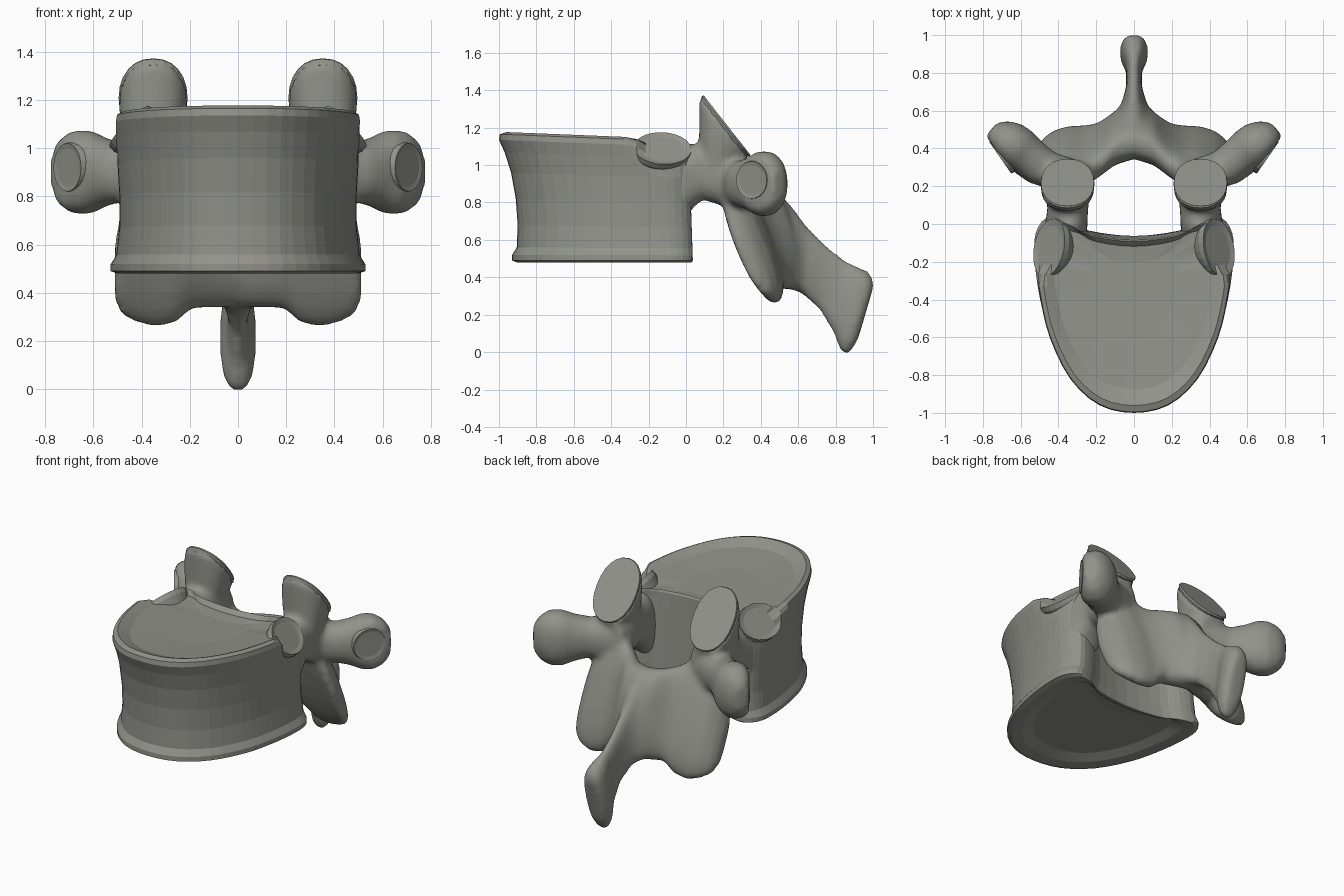
import bpy, bmesh, math
from mathutils import Vector as V

if "Cube" in bpy.data.objects:
    bpy.data.objects.remove(bpy.data.objects["Cube"])

bone = bpy.data.materials.new("bone_grey")
bone.diffuse_color = (0.29, 0.29, 0.26, 1)
bone.use_nodes = True
bone.node_tree.nodes["Principled BSDF"].inputs["Base Color"].default_value = bone.diffuse_color


def finish(name, bm):
    bmesh.ops.recalc_face_normals(bm, faces=bm.faces[:])
    me = bpy.data.meshes.new(name)
    bm.to_mesh(me)
    bm.free()
    me.materials.append(bone)
    ob = bpy.data.objects.new(name, me)
    bpy.context.collection.objects.link(ob)
    return ob


def skin(bm, rings):
    """Join closed rings of points into a capped solid."""
    vs = [[bm.verts.new(p) for p in r] for r in rings]
    n = len(vs[0])
    for a, b in zip(vs, vs[1:]):
        for i in range(n):
            j = (i + 1) % n
            bm.faces.new((a[i], a[j], b[j], b[i]))
    bm.faces.new(vs[0])
    bm.faces.new(vs[-1])


def ring(c, u, v, p=2.0, n=24):
    """Superellipse around c with half axes u and v."""
    c, u, v = V(c), V(u), V(v)
    out = []
    for i in range(n):
        a = 2 * math.pi * i / n
        f = lambda t: math.copysign(abs(t) ** (2 / p), t)
        out.append(c + u * f(math.cos(a)) + v * f(math.sin(a)))
    return out


def flip(rings, s):
    return [[V((p.x * s, p.y, p.z)) for p in r] for r in rings]


def clamp(p, c, n):
    """Press a point back onto the plane through c if it sticks out."""
    return p - n * max(0, (p - c).dot(n))


def spline(pts, k=3):
    """Closed smooth curve through pts."""
    n, out = len(pts), []
    for i in range(n):
        a, b, c, d = (V(pts[(i + j) % n]) for j in (-1, 0, 1, 2))
        for s in range(k):
            t = s / k
            out.append(0.5 * (2 * b + (c - a) * t + (2 * a - 5 * b + 4 * c - d) * t * t
                              + (3 * b - a - 3 * c + d) * t ** 3))
    return out


# Rib facet frame on the upper back corner of the body
rc, ru, rv = V((.45, -.125, 1.09)), V((-.01, .155, -.02)), V((-.085, .025, .085))
rn = rv.cross(ru).normalized()
if rn.x < 0:
    rn = -rn

# Vertebral body: heart-shaped outline lofted through waisted levels, dished ends
half = [(0, -.985), (.18, -.945), (.33, -.81), (.435, -.6), (.485, -.4), (.51, -.2),
        (.505, -.07), (.45, .01), (.35, .0), (.24, -.055), (0, -.085)]
outline = spline(half + [(-x, y) for x, y in half[-2:0:-1]])
# level: height, width factor, front y, inset
levels = [(.515, 1, -.925, .45), (.51, 1, -.925, .74), (.485, 1, -.925, .86),
          (.48, 1.0, -.92, .975), (.49, 1.03, -.93, 1), (.52, 1.03, -.93, 1),
          (.56, .985, -.905, 1), (.68, .96, -.90, 1), (.82, .96, -.91, 1),
          (.96, .975, -.935, 1), (1.07, 1, -.97, 1), (1.135, 1.02, -1, 1),
          (1.165, 1.01, -.995, 1), (1.178, 1, -.985, .965), (1.168, 1, -.985, .92),
          (1.148, 1, -.985, .84), (1.138, 1, -.985, .45)]
rings = []
for z, w, front, s in levels:
    r = []
    t = (z - .48) / .69
    for q in outline:
        y = q.y if q.y > -.2 else -.2 + (q.y + .2) * (front + .2) / -.785
        if y > -.15:
            y += .022 * (1 - t)
        y = -.3 + (y + .3) * s
        p = V((abs(q.x) * w * s, y, z - t * .04 * (y + 1)))
        p = clamp(p, rc + rn * (max(0, -.2 - y) * .6 - .012), rn)
        p.x = math.copysign(p.x, q.x)
        r.append(p)
    rings.append(r)
bm = bmesh.new()
skin(bm, rings)
finish("vertebral_body", bm)

# Rib facets
bm = bmesh.new()
for s in (1, -1):
    skin(bm, flip([ring(rc - rn * .16, ru * .6, rv * .6), ring(rc - rn * .03, ru, rv),
                   ring(rc, ru * .98, rv * .98), ring(rc - rn * .008, ru * .75, rv * .75)], s))
finish("rib_facets", bm)

# Transverse process facet frame
tc, tn = V((.708, .35, .92)), V((.82, -.57, 0)).normalized()

# Rear arch: overlapping lofts fused into one skin
bm = bmesh.new()
X, Z = V((1, 0, 0)), V((0, 0, 1))
for s in (1, -1):
    # pedicle, kept below the rib facet
    ped = [ring(c, X * a, Z * b, 2.6) for c, a, b in (
        ((.37, -.1, .86), .11, .22), ((.36, -.01, .91), .115, .215),
        ((.355, .035, .94), .11, .17), ((.35, .09, .965), .108, .15),
        ((.35, .2, .95), .125, .17), ((.36, .32, .88), .12, .18))]
    skin(bm, flip([[clamp(p, rc + rn * (max(0, p.y) * 1.5 - .025), rn) for p in r]
                   for r in ped], s))
    # superior articular process
    skin(bm, flip([ring(c, X * a, (0, y, z), 2.3) for c, a, y, z in (
        ((.352, .21, 1.205), .142, -.125, .165), ((.352, .19, 1.18), .142, -.12, .16),
        ((.355, .17, 1.09), .13, -.1, .09), ((.36, .17, .98), .11, -.1, .05),
        ((.36, .19, .9), .1, -.1, 0))], s))
    # transverse process, flattened where the rib meets it
    n = V((-.62, .78, 0))
    tp = [ring(c, n * a, Z * b, 2.2) for c, a, b in (
        ((.34, .25, .9), .1, .13), ((.49, .30, .9), .105, .125),
        ((.56, .355, .9), .11, .145), ((.62, .40, .9), .122, .175),
        ((.675, .44, .9), .118, .174), ((.725, .475, .9), .09, .14),
        ((.757, .50, .9), .045, .08))]
    skin(bm, flip([[clamp(p, tc - tn * .004, tn) for p in r] for r in tp], s))
# laminae and inferior articular processes, swept across from side to side
lam = [(0, .485, .61, .07, .27, .12), (.1, .455, .61, .07, .27, .12),
       (.19, .39, .62, .1, .28, .1), (.26, .36, .62, .13, .345, .09),
       (.35, .35, .62, .14, .36, .085), (.43, .34, .59, .13, .31, .075),
       (.485, .335, .53, .1, .22, .055), (.512, .335, .48, .05, .11, .03)]
full = [(-a[0],) + a[1:] for a in lam[:0:-1]] + lam
skin(bm, [ring((x, y, z), (0, hy, -hz), V((0, hz, hy)).normalized() * t, 2.4)
          for x, y, z, hy, hz, t in full])
# spinous process: top y,z / bottom y,z / half width / narrowing of the ridge
sec = [(.42, .88, .5, .34, .28, .6), (.55, .8, .565, .335, .18, .7),
       (.65, .67, .62, .315, .09, .6), (.75, .57, .715, .225, .045, .2),
       (.85, .49, .79, .1, .045, .1), (.92, .455, .825, .01, .07, 0),
       (.97, .435, .86, -.015, .075, 0), (.995, .40, .885, .01, .07, 0),
       (1.005, .36, .92, .07, .05, 0)]
spine = []
for a, b, c, d, w, k in sec:
    r = ring((0, (a + c) / 2, (b + d) / 2), X * w, (0, (a - c) / 2, (b - d) / 2), 2.6)
    for p in r:
        p.x *= 1 - k * (p.z - d) / (b - d)
    spine.append(r)
skin(bm, spine)
arch = finish("rear_arch", bm)
m = arch.modifiers.new("fuse", 'REMESH')
m.mode, m.voxel_size, m.use_smooth_shade = 'VOXEL', .018, True
m = arch.modifiers.new("soften", 'SMOOTH')
m.factor, m.iterations = .5, 7

# Flat joint faces on the superior and transverse processes
bm = bmesh.new()
for s in (1, -1):
    n = V((0, .8, .61))
    c, u, v = V((.352, .22, 1.213)), X * .143, V((0, -.127, .162))
    skin(bm, flip([ring(c - n * .03, u * .93, v * .93, 2.2), ring(c - n * .01, u, v, 2.2),
                   ring(c, u * .98, v * .98, 2.2)], s))
    u, v = V((tn.y, -tn.x, 0)) * .1, Z * .1
    skin(bm, flip([ring(tc - tn * .04, u * 1.1, v * 1.1), ring(tc, u, v),
                   ring(tc - tn * .004, u * .8, v * .8)], s))
finish("joint_facets", bm)
